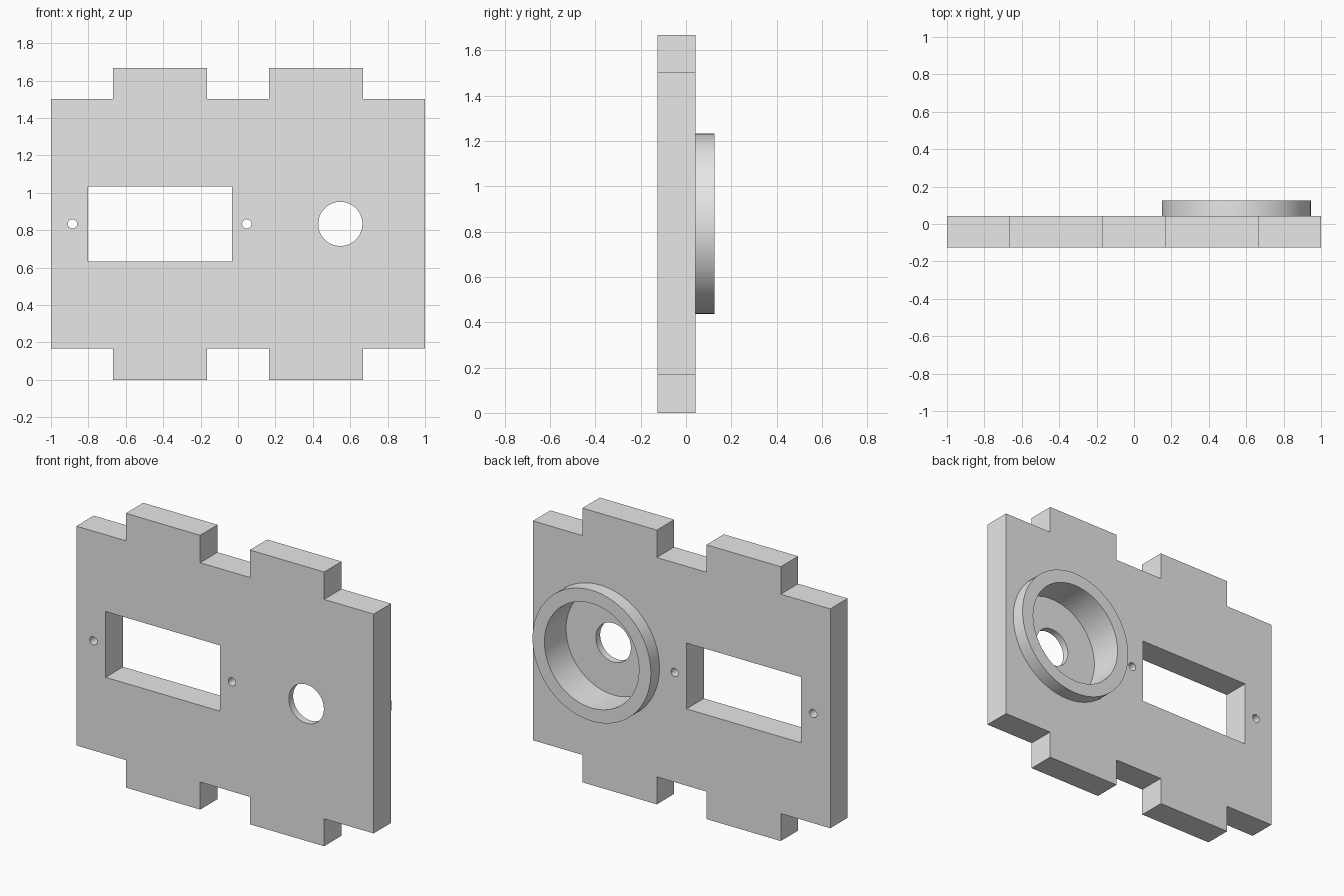
import bpy
import bmesh
from math import pi, radians
from mathutils import Matrix

cube = bpy.data.objects.get("Cube")
if cube:
    bpy.data.objects.remove(cube, do_unlink=True)

grey = bpy.data.materials.new("plain grey")
grey.use_nodes = True
grey.diffuse_color = (0.8, 0.8, 0.8, 1)
grey.node_tree.nodes["Principled BSDF"].inputs["Base Color"].default_value = (0.8, 0.8, 0.8, 1)

FRONT, BACK, RIM = -0.125, 0.042, 0.125   # plate faces and collar rim along y
FLOOR = -0.083                            # bottom of the round pocket
MID = 0.834                               # height of the centre line
DIAL_X = 0.547


def finish(name, bm):
    bmesh.ops.recalc_face_normals(bm, faces=bm.faces)
    mesh = bpy.data.meshes.new(name)
    bm.to_mesh(mesh)
    bm.free()
    mesh.materials.append(grey)
    obj = bpy.data.objects.new(name, mesh)
    bpy.context.collection.objects.link(obj)
    return obj


def prism(name, outline, y0, y1):
    """Extrude an x-z outline along y."""
    bm = bmesh.new()
    face = bm.faces.new([bm.verts.new((x, y0, z)) for x, z in outline])
    moved = bmesh.ops.extrude_face_region(bm, geom=[face])["geom"]
    bmesh.ops.translate(bm, vec=(0, y1 - y0, 0),
                        verts=[v for v in moved if isinstance(v, bmesh.types.BMVert)])
    return finish(name, bm)


def disc(name, x, radius, y0, y1, sides=96):
    """Cylinder lying along y on the centre line."""
    bm = bmesh.new()
    place = Matrix.Translation((x, (y0 + y1) / 2, MID)) @ Matrix.Rotation(pi / 2, 4, "X")
    bmesh.ops.create_cone(bm, cap_ends=True, segments=sides, radius1=radius,
                          radius2=radius, depth=y1 - y0, matrix=place)
    return finish(name, bm)


def combine(target, tool, operation):
    bpy.context.view_layer.objects.active = target
    mod = target.modifiers.new(tool.name, "BOOLEAN")
    mod.object, mod.operation, mod.solver = tool, operation, "EXACT"
    bpy.ops.object.modifier_apply(modifier=mod.name)
    bpy.data.objects.remove(tool, do_unlink=True)


# Plate outline: one edge with two tabs, mirrored top to bottom
edge = [(-1, 0.667), (-0.667, 0.667), (-0.667, 0.834), (-0.167, 0.834), (-0.167, 0.667)]
edge += [(-x, h) for x, h in reversed(edge)]
outline = [(x, MID + h) for x, h in edge] + [(x, MID - h) for x, h in reversed(edge)]
plate = prism("mounting_plate", outline, FRONT, BACK)

# Raised round collar on the back
combine(plate, disc("collar", DIAL_X, 0.398, -0.04, RIM), "UNION")

# Pocket inside the collar and the hole through its floor
combine(plate, disc("pocket", DIAL_X, 0.318, FLOOR, 0.3), "DIFFERENCE")
combine(plate, disc("shaft_hole", DIAL_X, 0.118, -0.3, 0.3, 64), "DIFFERENCE")

# Rectangular window with a screw hole on each side
left, right, half = -0.803, -0.033, 0.2
window = [(left, MID - half), (right, MID - half), (right, MID + half), (left, MID + half)]
combine(plate, prism("window", window, -0.3, 0.3), "DIFFERENCE")
for x in (-0.885, 0.047):
    combine(plate, disc("screw_hole", x, 0.025, -0.3, 0.3, 32), "DIFFERENCE")

# Smooth round walls, crisp edges
bpy.ops.object.select_all(action="DESELECT")
plate.select_set(True)
bpy.context.view_layer.objects.active = plate
bpy.ops.object.shade_smooth_by_angle(angle=radians(30))
